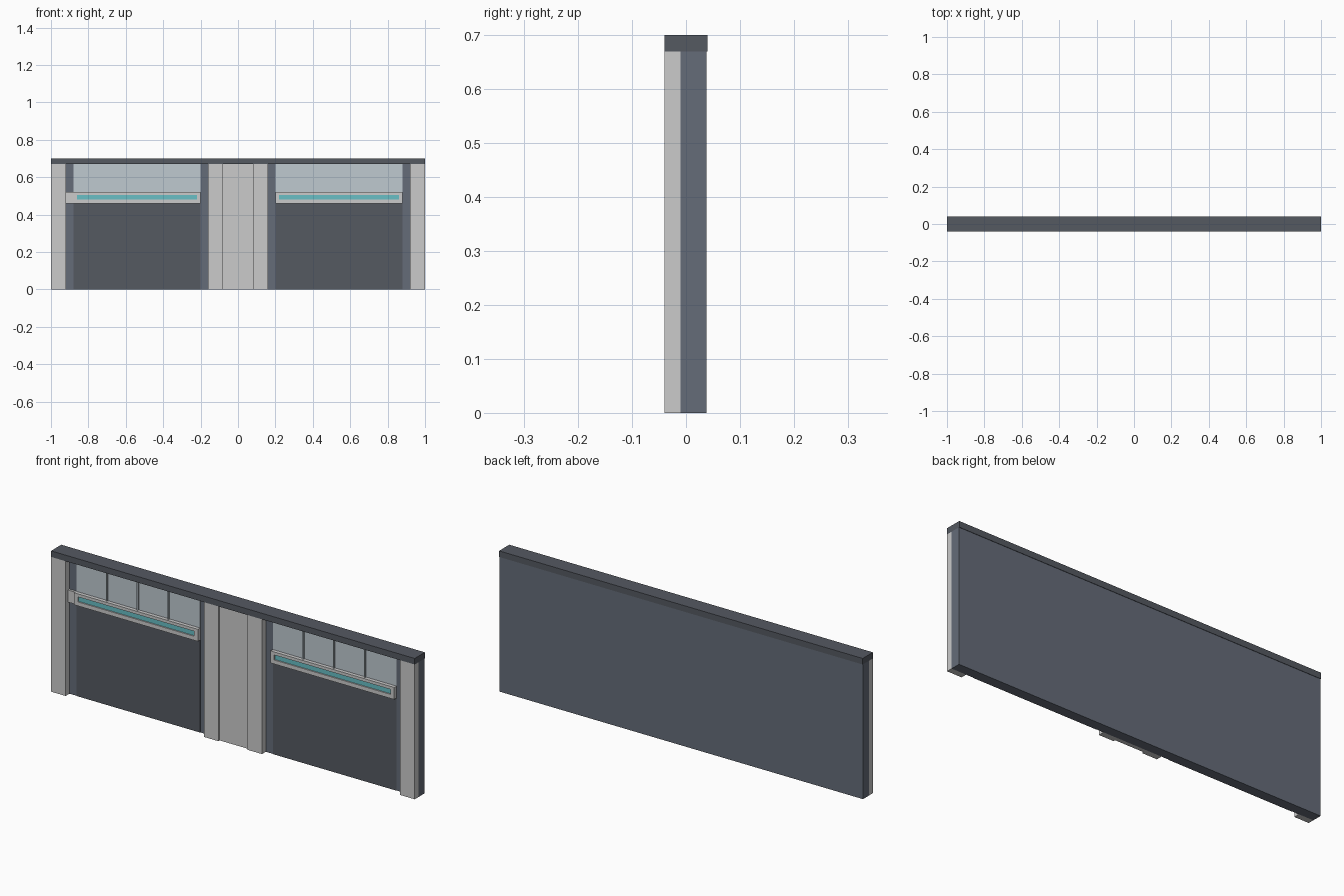
import bpy

if "Cube" in bpy.data.objects:
    bpy.data.objects.remove(bpy.data.objects["Cube"])


def material(name, rgb):
    m = bpy.data.materials.new(name)
    m.diffuse_color = (*rgb, 1)
    m.use_nodes = True
    m.node_tree.nodes["Principled BSDF"].inputs["Base Color"].default_value = m.diffuse_color
    return m


SLATE = material("slate", (0.13, 0.15, 0.19))
DARK = material("dark", (0.09, 0.10, 0.12))
GLASS = material("glass", (0.52, 0.59, 0.63))
CYAN = material("cyan", (0.14, 0.52, 0.56))


def box(name, x, y, z, mat=None):
    """Box from (min, max) pairs."""
    bpy.ops.mesh.primitive_cube_add(size=1, location=[sum(r) / 2 for r in (x, y, z)])
    ob = bpy.context.object
    ob.name = name
    ob.scale = [r[1] - r[0] for r in (x, y, z)]
    bpy.ops.object.transform_apply(location=False, rotation=False, scale=True)
    if mat:
        ob.data.materials.append(mat)
    return ob


# Main wall and coping
box("wall_core", (-1, 1), (-0.01, 0.038), (0, 0.67), SLATE)
box("top_cap", (-1, 1), (-0.04, 0.04), (0.67, 0.70), DARK)

# Pillars and centre panel
for x in (-1, -0.16, 0.08, 0.92):
    box("pillar", (x, x + 0.08), (-0.04, -0.01), (0, 0.67))
box("centre_panel", (-0.08, 0.08), (-0.03, -0.01), (0, 0.67))

for x0 in (-0.88, 0.20):
    x1 = x0 + 0.68
    # Dark lower panel and window band
    box("lower_panel", (x0, x1), (-0.012, -0.008), (0, 0.47), DARK)
    box("window_band", (x0, x1), (-0.012, -0.008), (0.51, 0.67), GLASS)
    for i in range(1, 4):
        c = x0 + 0.17 * i
        box("window_divider", (c - 0.003, c + 0.003), (-0.02, -0.012), (0.52, 0.67), GLASS)
    # Light housing: a frame around a recessed strip
    d = (-0.03, -0.01)
    box("light_rail_bottom", (x0, x1), d, (0.46, 0.48))
    box("light_rail_top", (x0, x1), d, (0.505, 0.52))
    box("light_end_left", (x0, x0 + 0.02), d, (0.48, 0.505))
    box("light_end_right", (x1 - 0.02, x1), d, (0.48, 0.505))
    box("light_strip", (x0 + 0.02, x1 - 0.02), (-0.024, -0.01), (0.48, 0.505), CYAN)

# Connector joining the left light to its pillar
box("light_connector", (-0.92, -0.88), (-0.022, -0.01), (0.46, 0.52))
